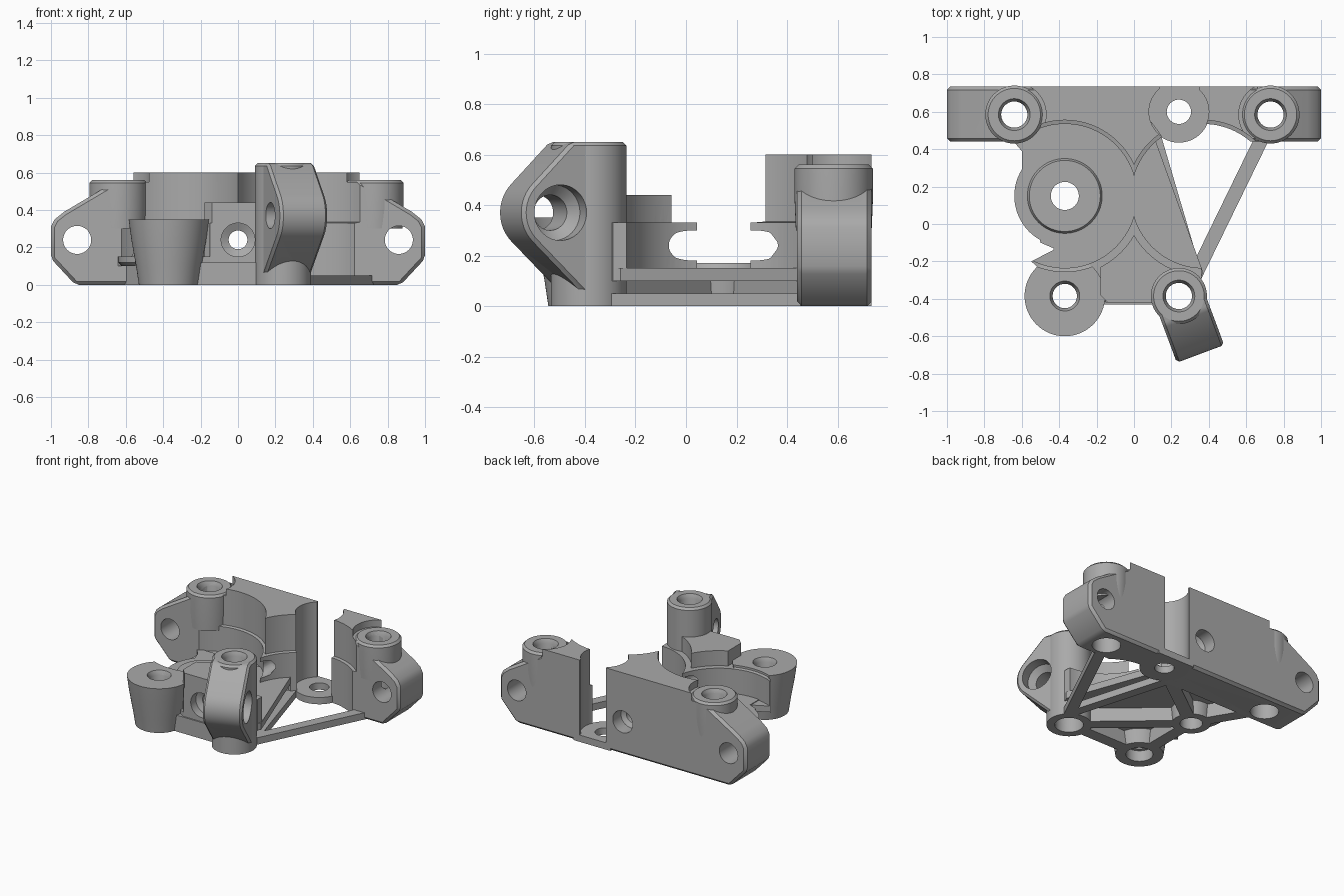
import bpy, bmesh, math
from mathutils import Matrix, Vector

if "Cube" in bpy.data.objects:
    bpy.data.objects.remove(bpy.data.objects["Cube"])

grey = bpy.data.materials.new("plain grey")
grey.use_nodes = True
grey.diffuse_color = (0.4, 0.4, 0.4, 1)
grey.node_tree.nodes["Principled BSDF"].inputs["Base Color"].default_value = (0.4, 0.4, 0.4, 1)

# Plan positions shared by several parts
GEAR, IDLER = (-0.37, 0.15), (0.37, 0.15)
FRONT_L, COLUMN = (-0.37, -0.385), (0.24, -0.385)
BACK_L, BACK_R, PAD = (-0.64, 0.585), (0.73, 0.585), (0.24, 0.6)


def make(name, bm):
    bmesh.ops.recalc_face_normals(bm, faces=bm.faces)
    mesh = bpy.data.meshes.new(name)
    bm.to_mesh(mesh)
    bm.free()
    mesh.materials.append(grey)
    ob = bpy.data.objects.new(name, mesh)
    bpy.context.collection.objects.link(ob)
    return ob


def prism(name, outline, low, high, frame=None):
    """Extrude a flat outline from low to high, then place it with frame."""
    bm = bmesh.new()
    face = bm.faces.new([bm.verts.new((x, y, low)) for x, y in outline])
    top = bmesh.ops.extrude_face_region(bm, geom=[face])["geom"]
    bmesh.ops.translate(bm, verts=[v for v in top if isinstance(v, bmesh.types.BMVert)],
                        vec=(0, 0, high - low))
    if frame:
        bm.transform(frame)
    return make(name, bm)


def box(name, x0, x1, y0, y1, z0, z1):
    return prism(name, [(x0, y0), (x1, y0), (x1, y1), (x0, y1)], z0, z1)


def turned(name, centre, profile, frame=None, steps=64):
    """Turn a (radius, height) profile into a closed solid."""
    bm = bmesh.new()
    rings = [[bm.verts.new((r * math.cos(a), r * math.sin(a), z))
              for a in (math.tau * i / steps for i in range(steps))] for r, z in profile]
    for lower, upper in zip(rings, rings[1:]):
        for i in range(steps):
            j = (i + 1) % steps
            bm.faces.new((lower[i], lower[j], upper[j], upper[i]))
    bm.faces.new(rings[0])
    bm.faces.new(rings[-1])
    bm.transform(frame if frame else Matrix.Translation((*centre, 0)))
    return make(name, bm)


def rod(name, centre, radius, low, high, frame=None):
    return turned(name, centre, [(radius, low), (radius, high)], frame)


def finish(ob, cutters=(), bevel=0):
    """Bake the chamfer and the cuts, then shade."""
    if bevel:
        mod = ob.modifiers.new("chamfer", "BEVEL")
        mod.width, mod.segments, mod.angle_limit = bevel, 1, math.radians(40)
    for c in cutters:
        mod = ob.modifiers.new("cut", "BOOLEAN")
        mod.operation, mod.solver, mod.object = "DIFFERENCE", "EXACT", c
    bpy.context.view_layer.update()
    baked = bpy.data.meshes.new_from_object(ob.evaluated_get(bpy.context.evaluated_depsgraph_get()))
    ob.modifiers.clear()
    ob.data = baked
    bpy.ops.object.select_all(action="DESELECT")
    ob.select_set(True)
    bpy.context.view_layer.objects.active = ob
    bpy.ops.object.shade_smooth_by_angle(angle=math.radians(30))


def along_y(x, z):
    return Matrix.Translation((x, 0, z)) @ Matrix.Rotation(math.radians(-90), 4, "X")


# Cutters: screw holes, each with a wider mouth
def screw_hole(centre, radius, top, seat):
    profile = [(radius, -0.1), (radius, top - 0.03), (radius + 0.015, top), (radius + 0.015, top + 0.1)]
    if seat:
        profile[0:1] = [(radius + 0.025, -0.1), (radius + 0.025, seat), (radius, seat)]
    return turned("hole_cutter", centre, profile)


hole_bl = screw_hole(BACK_L, 0.07, 0.56, 0.15)
hole_br = screw_hole(BACK_R, 0.07, 0.56, 0.15)
hole_fl = screw_hole(FRONT_L, 0.065, 0.35, 0.08)
hole_col = screw_hole(COLUMN, 0.07, 0.65, 0.15)
hole_pad = rod("hole_cutter", PAD, 0.065, -0.1, 0.2)
hole_gear = rod("hole_cutter", GEAR, 0.075, -0.1, 0.3)
bolts = [rod("hole_cutter", None, 0.075, 0.3, 0.9, along_y(x, 0.24)) for x in (-0.86, 0.86)]
feed = turned("feed_cutter", None, [(0.09, -0.6), (0.09, -0.36), (0.05, -0.34), (0.05, -0.08),
              (0.06, -0.04), (0.06, 0.33), (0.05, 0.35), (0.05, 0.62), (0.08, 0.64), (0.08, 0.9)],
              along_y(0, 0.24))

# Cutters: clearance for the two wheels, the notch and the boss rims
wheel_l = turned("wheel_cutter", GEAR, [(0.385, 0.145), (0.385, 0.33), (0.405, 0.335), (0.405, 0.9)], steps=96)
wheel_r = turned("wheel_cutter", IDLER, [(0.385, -0.1), (0.385, 0.33), (0.405, 0.335), (0.405, 0.9)], steps=96)
notch = rod("notch_cutter", PAD, 0.16, -0.1, 0.9)
notch_back = box("notch_cutter", 0.135, 0.35, 0.62, 0.9, -0.1, 0.9)
rims = [rod("rim_cutter", c, 0.17, 0.545, 0.9) for c in (BACK_L, BACK_R)]
wheels = [wheel_l, wheel_r]
notches = [notch, notch_back]

# Back wall with sloping shoulders
half = [(0.87, 0), (1, 0.14), (1, 0.31), (0.98, 0.35), (0.93, 0.39), (0.66, 0.55)]
outline = half + [(-x, z) for x, z in reversed(half)]
wall = prism("back_wall", outline, -0.735, -0.44, Matrix.Rotation(math.radians(90), 4, "X"))
finish(wall, wheels + notches + bolts + [hole_bl, hole_br, feed], 0.018)

# Raised blocks on the wall
block = box("back_block", -0.6, 0.16, 0.25, 0.735, 0.1, 0.6)
finish(block, wheels + notches + [rims[0], feed, hole_bl])
side = box("side_block", 0.34, 0.66, 0.5, 0.735, 0.1, 0.6)
finish(side, [wheel_r, rims[1], hole_br] + notches)

# Wall bosses
for name, centre, hole in (("right_boss", BACK_L, hole_bl), ("left_boss", BACK_R, hole_br)):
    boss = turned(name, centre, [(0.15, 0.3), (0.155, 0.42), (0.155, 0.545), (0.14, 0.56)])
    finish(boss, [hole])

# Front guide block, low step and high step
low_step = prism("guide_step", [(-0.55, -0.2), (-0.4, -0.33), (-0.19, -0.3), (-0.15, -0.42), (0.24, -0.42),
                                (0.36, -0.29), (0.36, -0.22), (0.06, 0.05), (-0.06, 0.05)], 0.1, 0.33)
finish(low_step, wheels + [feed, hole_col, hole_fl])
guide_wheels = [rod("wheel_cutter", c, 0.425, 0.1, 0.9) for c in (GEAR, IDLER)]
guide = prism("guide_block", [(-0.18, -0.38), (-0.14, -0.42), (0.24, -0.42), (0.3, -0.2),
                              (0.05, 0), (-0.05, 0), (-0.18, -0.2)], 0.1, 0.44)
finish(guide, guide_wheels + [feed, hole_col])

# Front boss, tapering to the foot
foot = turned("front_boss", FRONT_L, [(0.16, 0), (0.175, 0.1), (0.2, 0.24), (0.215, 0.35)])
finish(foot, [wheel_l, hole_fl])

# Tall column and its slanted arm with a rounded nose
column = turned("column", COLUMN, [(0.15, 0), (0.15, 0.635), (0.135, 0.65)])
d = Vector((0.35, -0.937, 0)).normalized()
across = Vector((-d.y, d.x, 0))
arm_frame = Matrix.Translation((*COLUMN, 0)) @ Matrix((d, (0, 0, 1), across)).transposed().to_4x4()
nose = [(0.17 + 0.16 * math.cos(a), 0.37 + 0.16 * math.sin(a))
        for a in (math.radians(-45 + 90 * i / 12) for i in range(13))]
arm = prism("arm", [(0, 0.01), (0.03, 0.01)] + nose + [(0.12, 0.65), (0, 0.65)], -0.135, 0.135, arm_frame)
arm_hole = turned("arm_cutter", None, [(0.07, -0.3), (0.07, 0.02), (0.11, 0.06), (0.11, 0.3)],
                  arm_frame @ Matrix.Translation((0.17, 0.37, 0)))
finish(column, [hole_col, arm_hole])
finish(arm, [hole_col, arm_hole], 0.015)

# Floor plate, wheel disc and hub
plate = prism("floor_plate", [(-0.66, 0.46), (-0.6, 0.39), (-0.57, 0.3), (-0.5, -0.1), (-0.43, -0.13), (-0.43, -0.25),
                              (-0.15, -0.42), (0.3, -0.4), (0.37, -0.26), (0.11, 0.46)], 0.1, 0.15)
finish(plate, [hole_gear, hole_fl, hole_col])
disc = turned("wheel_disc", GEAR, [(0.25, 0.1), (0.27, 0.12), (0.27, 0.15)])
finish(disc, [hole_gear])
hub = turned("wheel_hub", GEAR, [(0.13, 0), (0.14, 0.12), (0.2, 0.15), (0.19, 0.17)])
finish(hub, [hole_gear])

# Pad in the notch
pad = rod("notch_pad", PAD, 0.165, 0, 0.05)
pad_back = box("notch_sill", 0.1, 0.4, 0.58, 0.735, 0, 0.05)
trim = box("sill_cutter", -1, 1, 0.735, 1, -0.1, 0.2)
finish(pad, [hole_pad, trim])
finish(pad_back, [hole_pad])


# Ribs under the floor and the open strut
def rib(name, a, b, width, high, cutters):
    a, b = Vector(a), Vector(b)
    n = (b - a).orthogonal().normalized() * width / 2
    finish(prism(name, [a + n, b + n, b - n, a - n], 0, high), cutters)


rib("strut", (0.3, -0.33), (0.69, 0.47), 0.075, 0.05, [hole_col])
rib("edge_rib", (0.33, -0.28), (0.1, 0.5), 0.07, 0.05, [hole_col, hole_pad])
rib("front_rib", FRONT_L, COLUMN, 0.09, 0.12, [hole_fl, hole_col])
for name, end, hole in (("column_rib", COLUMN, hole_col), ("front_boss_rib", FRONT_L, hole_fl),
                        ("pad_rib", (0.12, 0.51), hole_pad), ("wall_rib", (-0.58, 0.5), hole_bl)):
    rib(name, GEAR, end, 0.09, 0.12, [hole_gear, hole])

# Remove the helpers
for ob in [o for o in bpy.context.collection.objects if "_cutter" in o.name]:
    bpy.data.objects.remove(ob)
